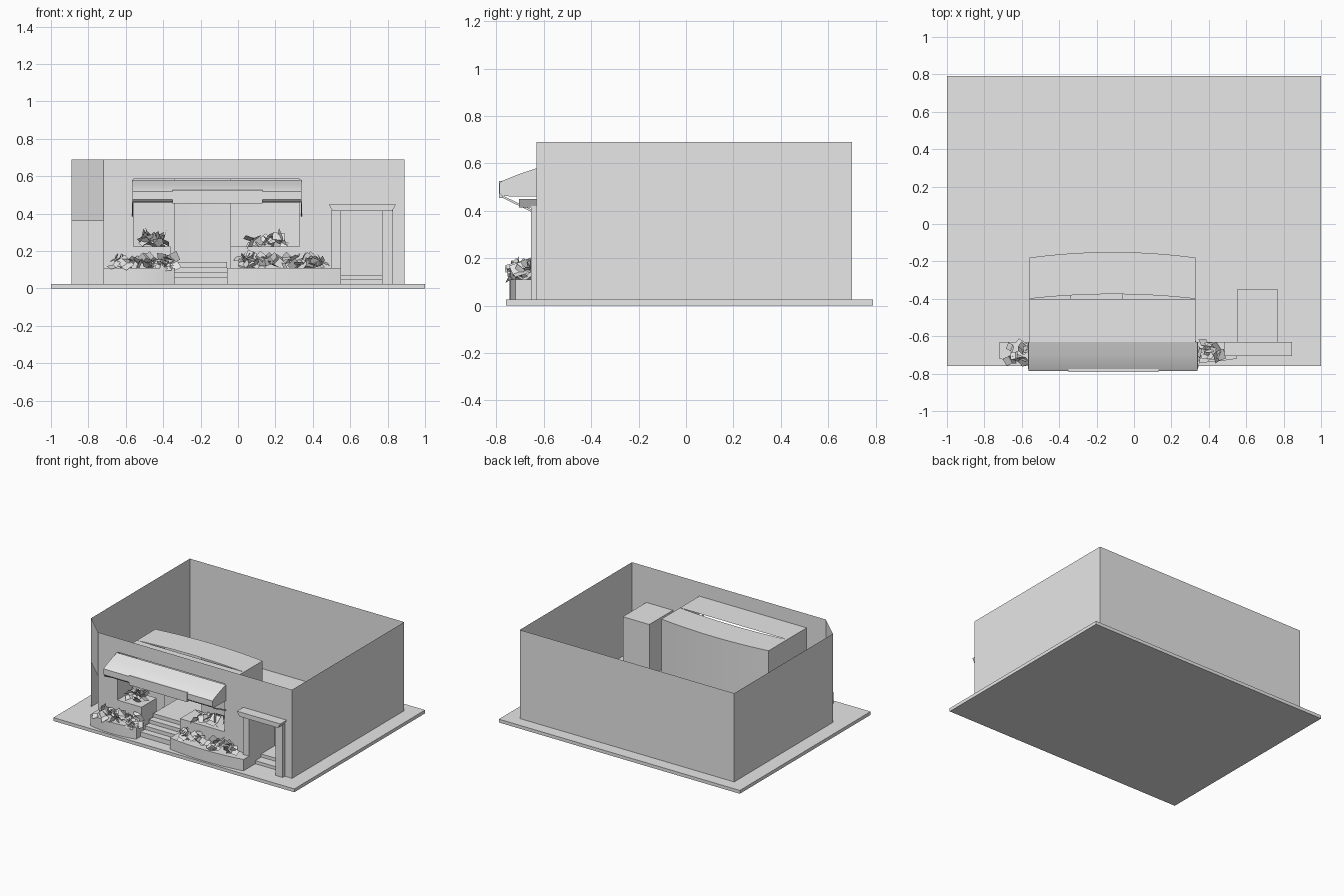
import bpy, bmesh, math, random
from mathutils import Vector, Euler

random.seed(4)
cube = bpy.data.objects.get("Cube")
if cube:
    bpy.data.objects.remove(cube, do_unlink=True)

grey = bpy.data.materials.new("plain_grey")
grey.use_nodes = True
GREY = (0.8, 0.8, 0.8, 1)
grey.diffuse_color = GREY
grey.node_tree.nodes["Principled BSDF"].inputs["Base Color"].default_value = GREY


def finish(name, bm, smooth=False):
    mesh = bpy.data.meshes.new(name)
    bm.to_mesh(mesh)
    bm.free()
    mesh.materials.append(grey)
    obj = bpy.data.objects.new(name, mesh)
    bpy.context.collection.objects.link(obj)
    if smooth:
        bpy.ops.object.select_all(action='DESELECT')
        obj.select_set(True)
        bpy.context.view_layer.objects.active = obj
        bpy.ops.object.shade_smooth_by_angle(angle=math.radians(35))
    return obj


def face(bm, points):
    bm.faces.new([bm.verts.new(p) for p in points])


def wall(bm, p, q, z0, z1):
    """Upright panel from p to q, facing right of that direction."""
    face(bm, [(*p, z0), (*q, z0), (*q, z1), (*p, z1)])


def prism(name, points, offset, smooth=False):
    """Solid made by sweeping a flat outline along an offset."""
    bm = bmesh.new()
    face(bm, points)
    res = bmesh.ops.extrude_face_region(bm, geom=bm.faces[:])
    verts = [v for v in res["geom"] if isinstance(v, bmesh.types.BMVert)]
    bmesh.ops.translate(bm, verts=verts, vec=offset)
    bmesh.ops.recalc_face_normals(bm, faces=bm.faces[:])
    return finish(name, bm, smooth)


def box(name, x0, x1, y0, y1, z0, z1):
    outline = [(x0, y0, z0), (x1, y0, z0), (x1, y1, z0), (x0, y1, z0)]
    return prism(name, outline, (0, 0, z1 - z0))


def bow(x0, x1, y, rise, n=12):
    """Shallow arc of plan points from x0 to x1."""
    return [(x0 + (x1 - x0) * i / n, y + rise * (1 - (2 * i / n - 1) ** 2))
            for i in range(n + 1)]


G, TOP = 0.025, 0.69              # ground level and wall top
PX0, PX1, PTOP = -0.56, 0.33, 0.585   # porch
DX0, DX1, DTOP = 0.55, 0.77, 0.42     # side doorway
FY, BY, SX = -0.63, 0.70, 0.89        # front, back, side walls
CX, CY = -0.72, -0.47                 # cut corner

# Ground slab
box("ground_slab", -1, 1, -0.76, 0.79, 0, G)

# Thin outer walls, open at the top
bm = bmesh.new()
for x0, x1, z0 in ((CX, PX0, G), (PX0, PX1, PTOP), (PX1, DX0, G),
                   (DX0, DX1, DTOP), (DX1, SX, G)):
    wall(bm, (x0, FY), (x1, FY), z0, TOP)
wall(bm, (SX, FY), (SX, BY), G, TOP)
wall(bm, (SX, BY), (-SX, BY), G, TOP)
wall(bm, (-SX, BY), (-SX, CY), G, TOP)
wall(bm, (-SX, CY), (CX, FY), 0.36, TOP)
bmesh.ops.remove_doubles(bm, verts=bm.verts[:], dist=0.0001)
finish("outer_walls", bm)

# Porch room: sides, bowed back, bowed inner front with doorway, ceiling
bm = bmesh.new()
back = bow(PX0, PX1, -0.18, 0.03)
wall(bm, (PX1, FY), back[-1], G, PTOP)
wall(bm, back[0], (PX0, FY), G, PTOP)
for a, b in zip(back, back[1:]):
    wall(bm, b, a, G, PTOP)
inner = bow(PX0, PX1, -0.40, 0.025)
for a, b in zip(inner, inner[1:]):
    middle = (a[0] + b[0]) / 2
    if not -0.34 < middle < -0.06:
        wall(bm, a, b, G, PTOP)
face(bm, [(PX0, FY, PTOP), (PX1, FY, PTOP), (PX1, -0.40, PTOP), (PX0, -0.40, PTOP)])
face(bm, [(x, y, PTOP) for x, y in inner + back[::-1]])
finish("porch_room", bm, True)

# Porch steps and landing
for i in range(4):
    box(f"porch_step_{i + 1}", -0.34, -0.06, -0.67 + 0.05 * i, -0.19, G, 0.06 + 0.027 * i)

# Planters: bowed low ones in front, straight raised ones behind
for side, x0, x1 in (("right", CX, -0.34), ("left", -0.06, 0.55)):
    front = bow(x0, x1, -0.72, -0.025)
    outline = [(x, y, G) for x, y in front + [(x1, FY), (x0, FY)]]
    prism(f"{side}_low_planter", outline, (0, 0, 0.085), True)
box("right_raised_planter", PX0, -0.36, FY, -0.45, G, 0.225)
box("left_raised_planter", -0.04, PX1, FY, -0.45, G, 0.225)

# Awning with front panel and side stays
profile = [(FY, 0.58), (-0.70, 0.557), (-0.775, 0.527), (-0.787, 0.518),
           (-0.787, 0.475), (-0.775, 0.462), (FY, 0.46)]
prism("awning", [(-0.565, y, z) for y, z in profile], (0.905, 0, 0), True)
box("awning_panel", -0.35, 0.13, -0.79, -0.775, 0.455, 0.527)
stay = [(-0.775, 0.465), (-0.775, 0.455), (FY, 0.385), (FY, 0.395)]
for side, x in (("right", -0.568), ("left", 0.336)):
    prism(f"{side}_awning_stay", [(x, y, z) for y, z in stay], (0.006, 0, 0))

# Side doorway: recess, frame, canopy and steps
bm = bmesh.new()
wall(bm, (DX1, FY), (DX1, -0.35), G, DTOP)
wall(bm, (DX1, -0.35), (DX0, -0.35), G, DTOP)
wall(bm, (DX0, -0.35), (DX0, FY), G, DTOP)
face(bm, [(DX0, FY, DTOP), (DX1, FY, DTOP), (DX1, -0.35, DTOP), (DX0, -0.35, DTOP)])
finish("doorway_recess", bm)
box("doorway_right_post", 0.50, DX0, -0.655, FY, G, DTOP)
box("doorway_left_post", DX1, 0.83, -0.655, FY, G, DTOP)
canopy = [(0.485, 0.45), (0.845, 0.45), (0.825, 0.415), (0.505, 0.415)]
prism("doorway_canopy", [(x, -0.705, z) for x, z in canopy], (0, 0.075, 0))
for i in range(2):
    box(f"doorway_step_{i + 1}", DX0, DX1, -0.58 + 0.07 * i, -0.35, G, 0.048 + 0.024 * i)


def foliage(name, low, high, count, size):
    """Loose heap of creased flat leaves inside a box."""
    bm = bmesh.new()
    for _ in range(count):
        centre = Vector([random.uniform(a, b) for a, b in zip(low, high)])
        turn = Euler([random.uniform(-1.2, 1.2), random.uniform(-0.8, 0.8),
                      random.uniform(0, 6.28)])
        s = size * random.uniform(0.7, 1.2)
        a, b, c, d, e, f = [
            centre + turn.to_matrix() @ Vector((x * s, y * s, abs(x) * s * 0.4))
            for x in (-1, 0, 1) for y in (-0.7, 0.7)]
        face(bm, [a, b, d, c])
        face(bm, [c, d, f, e])
    bmesh.ops.remove_doubles(bm, verts=bm.verts[:], dist=0.0001)
    finish(name, bm)


foliage("right_low_plants", (-0.68, -0.73, 0.11), (-0.34, -0.66, 0.16), 34, 0.035)
foliage("left_low_plants", (0.01, -0.73, 0.11), (0.46, -0.65, 0.165), 42, 0.035)
foliage("right_raised_plants", (-0.51, -0.60, 0.23), (-0.35, -0.50, 0.275), 18, 0.04)
foliage("left_raised_plants", (0.06, -0.60, 0.23), (0.24, -0.50, 0.275), 18, 0.04)
